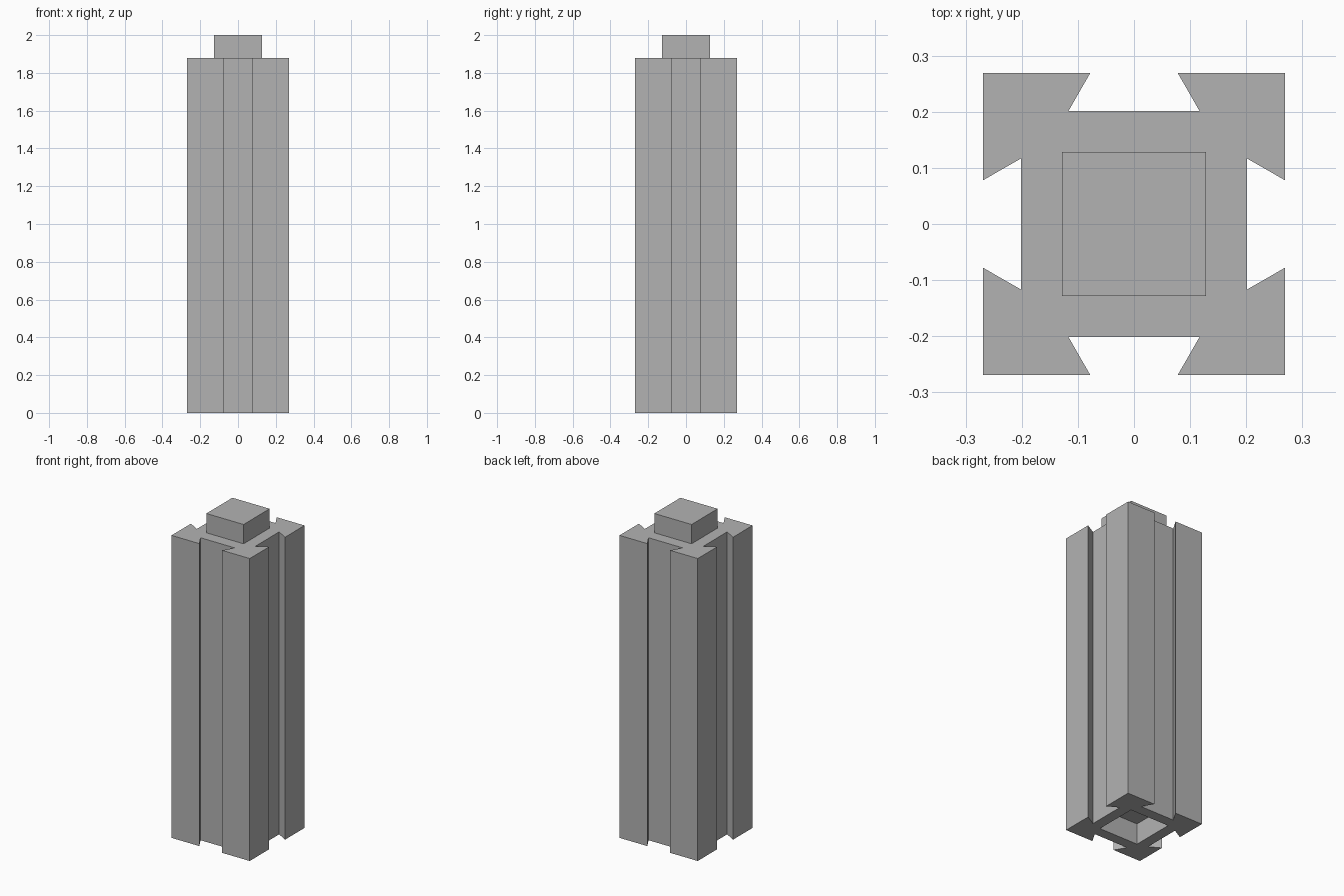
import bpy
import bmesh
from mathutils import Matrix, Vector

if "Cube" in bpy.data.objects:
    bpy.data.objects.remove(bpy.data.objects["Cube"], do_unlink=True)

HALF = 0.269          # half width of the post
SHOULDER = 1.88       # height of the post below the peg
FLOOR = 0.201         # groove floor, measured from the axis
MOUTH, ROOT = 0.078, 0.117   # half widths of the dovetail groove
PEG, SOCKET, SOCKET_DEPTH = 0.128, 0.135, 0.13

grey = bpy.data.materials.new("plain grey")
grey.use_nodes = True
colour = (0.45, 0.45, 0.45, 1)
grey.diffuse_color = colour
grey.node_tree.nodes["Principled BSDF"].inputs["Base Color"].default_value = colour


def prism(name, outline, bottom, top):
    """Extrude a closed outline straight up."""
    bm = bmesh.new()
    base = bm.faces.new([bm.verts.new((x, y, bottom)) for x, y in outline])
    result = bmesh.ops.extrude_face_region(bm, geom=[base], use_keep_orig=True)
    lifted = [v for v in result["geom"] if isinstance(v, bmesh.types.BMVert)]
    bmesh.ops.translate(bm, verts=lifted, vec=(0, 0, top - bottom))
    bmesh.ops.recalc_face_normals(bm, faces=bm.faces)
    mesh = bpy.data.meshes.new(name)
    bm.to_mesh(mesh)
    bm.free()
    mesh.materials.append(grey)
    obj = bpy.data.objects.new(name, mesh)
    bpy.context.collection.objects.link(obj)
    return obj


def square(half):
    return [(-half, -half), (half, -half), (half, half), (-half, half)]


# Post with a dovetail groove down each side: one side turned four times
side = [(-HALF, -HALF), (-MOUTH, -HALF), (-ROOT, -FLOOR), (ROOT, -FLOOR), (MOUTH, -HALF)]
outline = []
for turn in range(4):
    quarter = Matrix(((0, -1), (1, 0)))
    for point in side:
        p = Vector(point)
        for _ in range(turn):
            p = quarter @ p
        outline.append((p.x, p.y))
post = prism("grooved_post", outline, 0, SHOULDER)

# Square socket in the underside
cutter = prism("socket_cutter", square(SOCKET), -0.1, SOCKET_DEPTH)
cutter.hide_render = True
cut = post.modifiers.new("socket", 'BOOLEAN')
cut.operation = 'DIFFERENCE'
cut.solver = 'EXACT'
cut.object = cutter
bpy.context.view_layer.objects.active = post
bpy.ops.object.modifier_apply(modifier=cut.name)
bpy.data.objects.remove(cutter, do_unlink=True)

# Peg on top
prism("top_peg", square(PEG), SHOULDER, 2)
